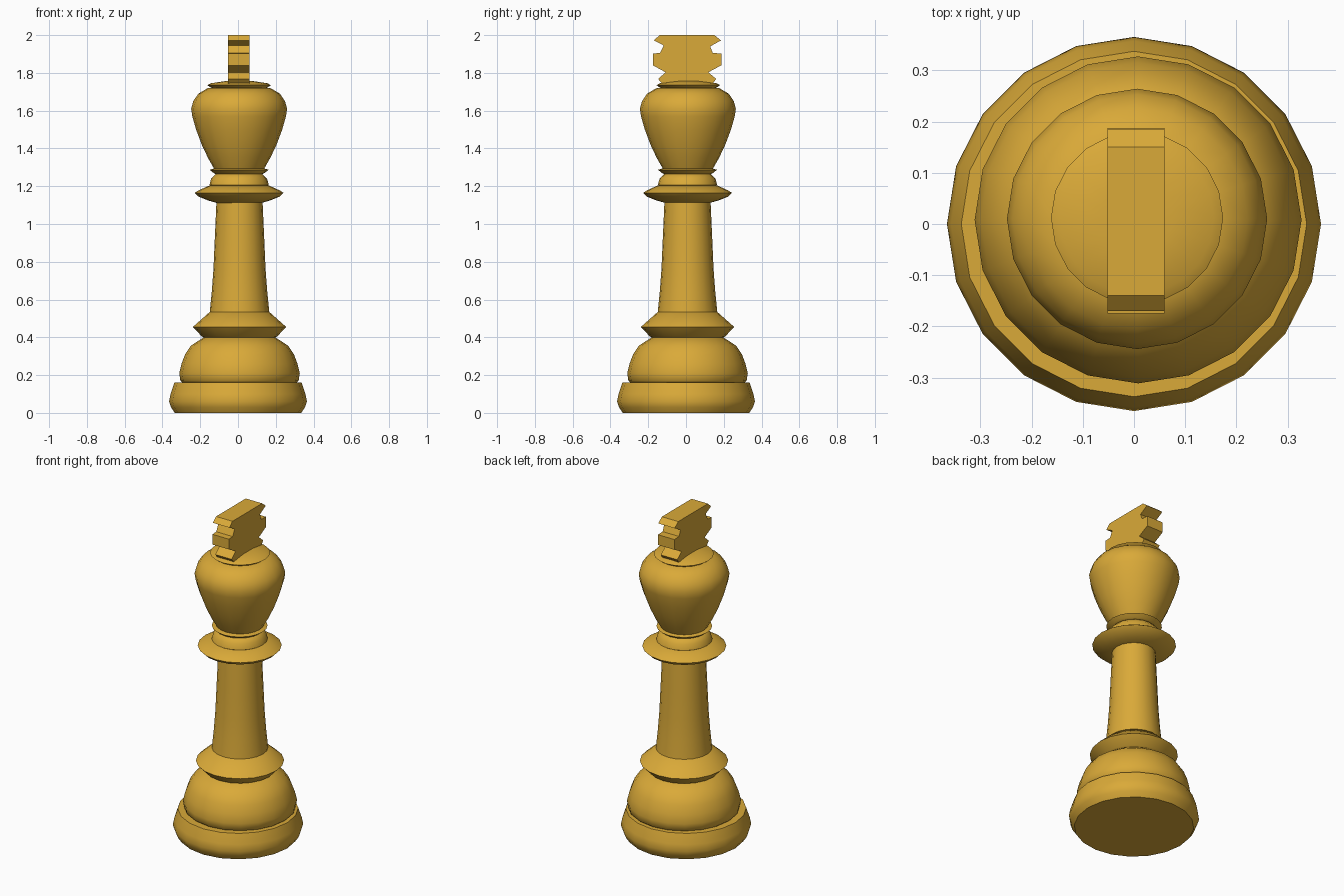
import bpy, bmesh, math

gold = bpy.data.materials.new("warm gold")
gold.diffuse_color = (0.70, 0.40, 0.04, 1)


def finish(name, bm, angle):
    bmesh.ops.recalc_face_normals(bm, faces=bm.faces[:])
    me = bpy.data.meshes.new(name)
    bm.to_mesh(me)
    bm.free()
    me.materials.append(gold)
    ob = bpy.data.objects.new(name, me)
    bpy.context.collection.objects.link(ob)
    bpy.ops.object.select_all(action='DESELECT')
    ob.select_set(True)
    bpy.context.view_layer.objects.active = ob
    bpy.ops.object.shade_smooth_by_angle(angle=math.radians(angle))
    return ob


def turned(name, profile, cx=0.0, cy=0.0, sides=20, angle=50):
    """Turned part from (radius, height) pairs, capped at both ends."""
    bm = bmesh.new()
    rings = [[bm.verts.new((cx + r * math.cos(2 * math.pi * i / sides),
                            cy + r * math.sin(2 * math.pi * i / sides), z))
              for i in range(sides)] for r, z in profile]
    for a, b in zip(rings, rings[1:]):
        for i in range(sides):
            j = (i + 1) % sides
            bm.faces.new((a[i], a[j], b[j], b[i]))
    bm.faces.new(rings[0])
    bm.faces.new(rings[-1])
    return finish(name, bm, angle)


# Base and stacked foot mouldings
turned("base", [(0.335, 0), (0.355, 0.03), (0.365, 0.06), (0.357, 0.10), (0.337, 0.16)])
turned("foot_dome", [(0.30, 0.158), (0.313, 0.17), (0.319, 0.21), (0.307, 0.26),
                     (0.288, 0.31), (0.258, 0.355), (0.185, 0.403)], 0.008, 0.008)
turned("foot_ring", [(0.18, 0.395), (0.20, 0.405), (0.247, 0.455), (0.157, 0.535)],
       0.008, 0.008)

# Tapered column
turned("column", [(0.158, 0.53), (0.147, 0.64), (0.138, 0.76), (0.131, 0.92), (0.122, 1.12)],
       0.008, 0.008)

# Neck collars
turned("wide_collar", [(0.12, 1.112), (0.165, 1.125), (0.215, 1.145), (0.235, 1.165),
                       (0.215, 1.178), (0.155, 1.205)], 0.006, 0.008)
turned("neck_bead", [(0.14, 1.195), (0.157, 1.207), (0.148, 1.24), (0.12, 1.268)],
       0.006, 0.008)
turned("neck_ring", [(0.118, 1.262), (0.135, 1.27), (0.156, 1.287), (0.13, 1.295)],
       0.006, 0.008)

# Bulbous head and its cap
turned("head", [(0.128, 1.285), (0.165, 1.35), (0.198, 1.42), (0.228, 1.50), (0.248, 1.57),
                (0.254, 1.61), (0.243, 1.65), (0.216, 1.69), (0.165, 1.72)], 0.006, 0.01)
turned("head_cap", [(0.125, 1.715), (0.15, 1.722), (0.168, 1.735), (0.15, 1.745),
                    (0.07, 1.757)], 0.006, 0.012)

# Notched finial plate, extruded along x
outline = [(-0.118, 1.735), (-0.148, 1.768), (-0.108, 1.803), (-0.175, 1.84), (-0.175, 1.903),
           (-0.138, 1.905), (-0.118, 1.945), (-0.17, 1.972), (-0.14, 2.0), (0.15, 2.0),
           (0.185, 1.972), (0.128, 1.94), (0.142, 1.905), (0.187, 1.903), (0.187, 1.84),
           (0.118, 1.803), (0.16, 1.768), (0.135, 1.735)]
bm = bmesh.new()
face = bm.faces.new([bm.verts.new((-0.052, y, z)) for y, z in outline])
ext = bmesh.ops.extrude_face_region(bm, geom=[face])
bmesh.ops.translate(bm, vec=(0.112, 0, 0),
                    verts=[g for g in ext["geom"] if isinstance(g, bmesh.types.BMVert)])
finish("finial", bm, 35)
